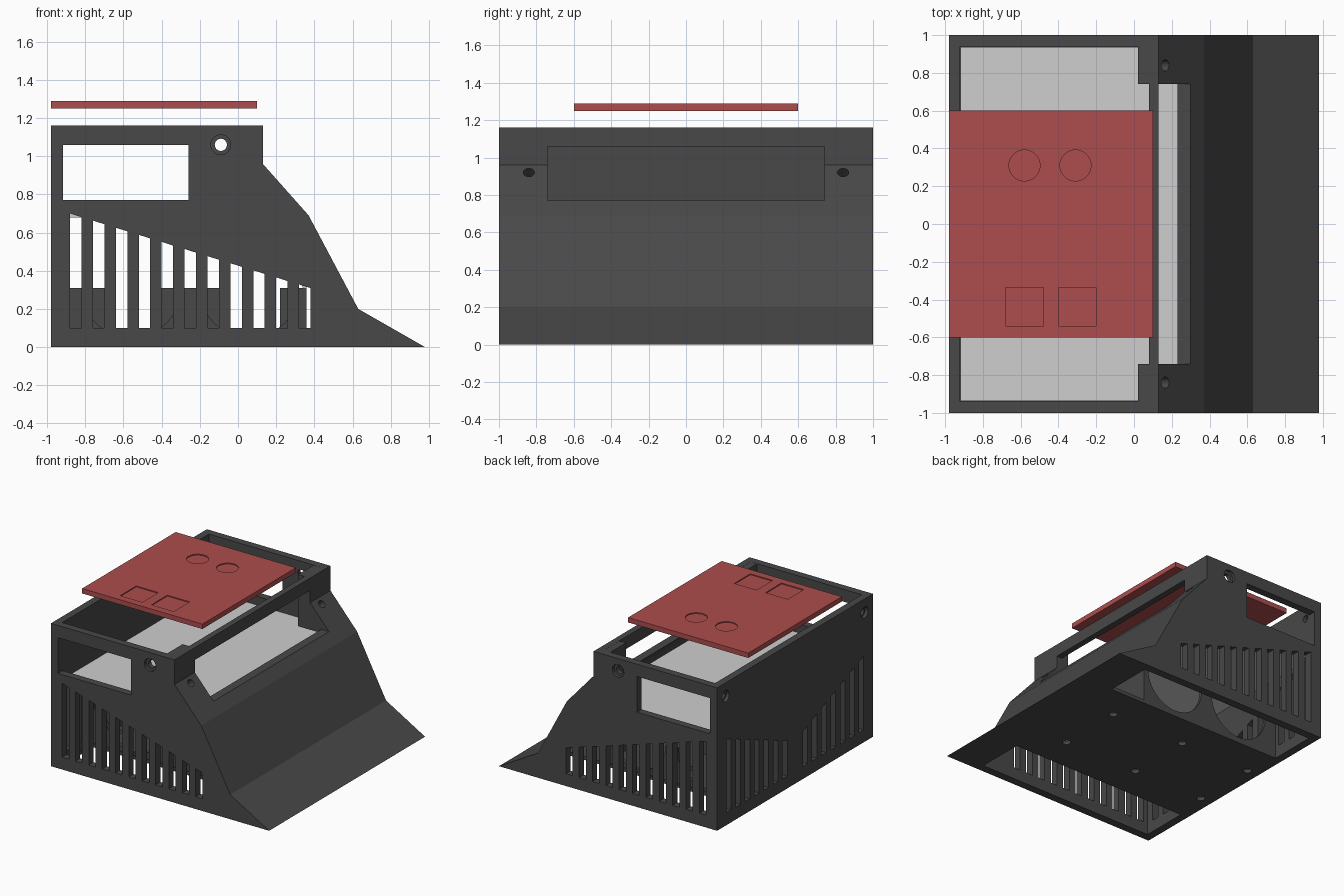
import bpy, bmesh, math
from mathutils import Vector, Matrix

if "Cube" in bpy.data.objects:
    bpy.data.objects.remove(bpy.data.objects["Cube"])


def material(name, rgb):
    m = bpy.data.materials.new(name)
    m.diffuse_color = (*rgb, 1)
    m.use_nodes = True
    m.node_tree.nodes["Principled BSDF"].inputs["Base Color"].default_value = m.diffuse_color
    return m


DARK = material("charcoal plastic", (0.065, 0.065, 0.065))
GREY = material("light grey plastic", (0.62, 0.62, 0.62))
RED = material("red plastic", (0.42, 0.075, 0.075))


def prism(bm, pts, a, b, axis="y"):
    """Extrude a 2D polygon from a to b (xz points along y, yz points along x)."""
    def put(p, d):
        return Vector((p[0], d, p[1])) if axis == "y" else Vector((d, p[0], p[1]))
    lo = [bm.verts.new(put(p, a)) for p in pts]
    hi = [bm.verts.new(put(p, b)) for p in pts]
    n = len(pts)
    faces = [bm.faces.new(lo), bm.faces.new(hi[::-1])]
    for i in range(n):
        faces.append(bm.faces.new((lo[i], hi[i], hi[(i + 1) % n], lo[(i + 1) % n])))
    bmesh.ops.recalc_face_normals(bm, faces=faces)


def box(bm, x0, x1, y0, y1, z0, z1):
    prism(bm, [(x0, z0), (x1, z0), (x1, z1), (x0, z1)], y0, y1)


def rod(bm, centre, direction, r, length, n=24):
    rot = Vector(direction).to_track_quat("Z", "Y").to_matrix().to_4x4()
    bmesh.ops.create_cone(bm, cap_ends=True, segments=n, radius1=r, radius2=r,
                          depth=length, matrix=Matrix.Translation(centre) @ rot)


def make(name, build, mat=None):
    bm = bmesh.new()
    build(bm)
    me = bpy.data.meshes.new(name)
    bm.to_mesh(me)
    bm.free()
    ob = bpy.data.objects.new(name, me)
    bpy.context.collection.objects.link(ob)
    if mat:
        me.materials.append(mat)
    return ob


def cut(ob, build):
    cutter = make("cutter", build, ob.data.materials[0])
    cutter.hide_render = True
    mod = ob.modifiers.new("cut", "BOOLEAN")
    mod.operation, mod.solver, mod.object = "DIFFERENCE", "EXACT", cutter
    bpy.context.view_layer.objects.active = ob
    bpy.ops.object.modifier_apply(modifier=mod.name)
    bpy.data.objects.remove(cutter)


# Housing: extruded side profile, hollowed out and open at the top
shell = make("housing", lambda bm: prism(bm, [
    (-.98, 0), (.98, 0), (.63, .2), (.37, .69), (.13, .96), (.13, 1.16), (-.98, 1.16)],
    -1, 1), DARK)
cut(shell, lambda bm: prism(bm, [
    (-.92, .03), (.69, .03), (.585, .18), (.32, .67), (.08, .935), (.08, 1.3), (-.92, 1.3)],
    -.94, .94))


# Side windows and sloped front opening
def windows(bm):
    box(bm, -.917, -.26, -1.1, 1.1, .77, 1.06)


cut(shell, windows)
cut(shell, lambda bm: box(bm, .07, .5, -.74, .74, .77, 1.06))


# Side vents with a falling top line
def side_vents(bm):
    for i in range(11):
        x = -.88 + .12 * i
        top = .70 - .31 * .12 * i
        prism(bm, [(x, .1), (x + .06, .1), (x + .06, top - .019), (x, top)], -1.1, 1.1)


cut(shell, side_vents)


# Rear vents in two mirrored groups
def rear_vents(bm):
    for s in (-1, 1):
        for i in range(7):
            y = .88 - .12 * i
            top = .70 - .4 * .12 * i
            prism(bm, [(s * y, .1), (s * (y - .06), .1),
                       (s * (y - .06), top - .024), (s * y, top)], -1.1, -.9, "x")


cut(shell, rear_vents)


# Floor openings and mounting holes
def floor_holes(bm):
    for s in (-1, 1):
        y0, y1 = sorted((s * .55, s * .935))
        box(bm, -.915, .68, y0, y1, -.1, .05)
        for x in (.43, -.24, -.875):
            rod(bm, (x, s * .27, 0), (0, 0, 1), .032, .2, 12)


cut(shell, floor_holes)


# Screw holes with counterbores
def screw_holes(bm):
    for s in (-1, 1):
        rod(bm, (-.09, s, 1.06), (0, 1, 0), .032, .3)
        rod(bm, (-.98, s * .89, 1.05), (1, 0, 0), .028, .3)


def counterbores(bm):
    for s in (-1, 1):
        rod(bm, (-.09, s, 1.06), (0, 1, 0), .052, .05)
        rod(bm, (-.98, s * .89, 1.05), (1, 0, 0), .045, .05)


cut(shell, screw_holes)
cut(shell, counterbores)


# Corner screw blocks under the sloped front
def slope_holes(bm):
    for s in (-1, 1):
        rod(bm, (.165, s * .84, .92), (.27, 0, .24), .03, .2)


cut(shell, slope_holes)
for s, side in ((-1, "front"), (1, "back")):
    y0, y1 = sorted((s * .74, s * .95))
    block = make(side + "_screw_block", lambda bm: prism(bm, [
        (.02, .74), (.31, .74), (.125, .95), (.125, 1.159), (.02, 1.159)], y0, y1), DARK)
    cut(block, slope_holes)


# Round openings shared by the inner walls
def round_holes(bm):
    for x in (-.56, .06):
        rod(bm, (x, 0, .31), (0, 1, 0), .26, 2.5, 48)


# Lower inner walls rising from the floor
def lower_walls(bm):
    for s in (-1, 1):
        y0, y1 = sorted((s * .52, s * .545))
        box(bm, -.93, .36, y0, y1, .02, .31)


lower = make("lower_inner_walls", lower_walls, DARK)
cut(lower, round_holes)
make("lower_front_wall", lambda bm: box(bm, .335, .36, -.52, .52, .02, .31), DARK)


# Centre divider with two square gaps
def divider(bm):
    for x0, x1 in ((-.93, -.68), (-.42, -.09), (.22, .335)):
        box(bm, x0, x1, -.012, .012, .02, .31)


make("centre_divider", divider, DARK)


# Light grey inner cover: flat tray, side walls and slanted front
make("cover_tray", lambda bm: box(bm, -.918, .235, -.938, .938, .68, .70), GREY)


def cover_walls(bm):
    for s in (-1, 1):
        y0, y1 = sorted((s * .52, s * .54))
        prism(bm, [(-.82, .31), (.36, .31), (.235, .68), (-.82, .68)], y0, y1)
        box(bm, -.918, -.82, y0, y1, .31, .49)


walls = make("cover_side_walls", cover_walls, GREY)
cut(walls, round_holes)
make("cover_front", lambda bm: prism(bm, [
    (.34, .31), (.36, .31), (.235, .69), (.215, .69)], -.54, .54), GREY)

# Floating red lid with shallow round and square recesses
lid = make("lid", lambda bm: box(bm, -.98, .1, -.6, .6, 1.25, 1.29), RED)


def recesses(bm):
    for x in (-.58, -.31):
        rod(bm, (x, .31, 1.3), (0, 0, 1), .082, .036, 40)
    for x in (-.68, -.40):
        box(bm, x, x + .2, -.54, -.335, 1.282, 1.32)


cut(lid, recesses)
